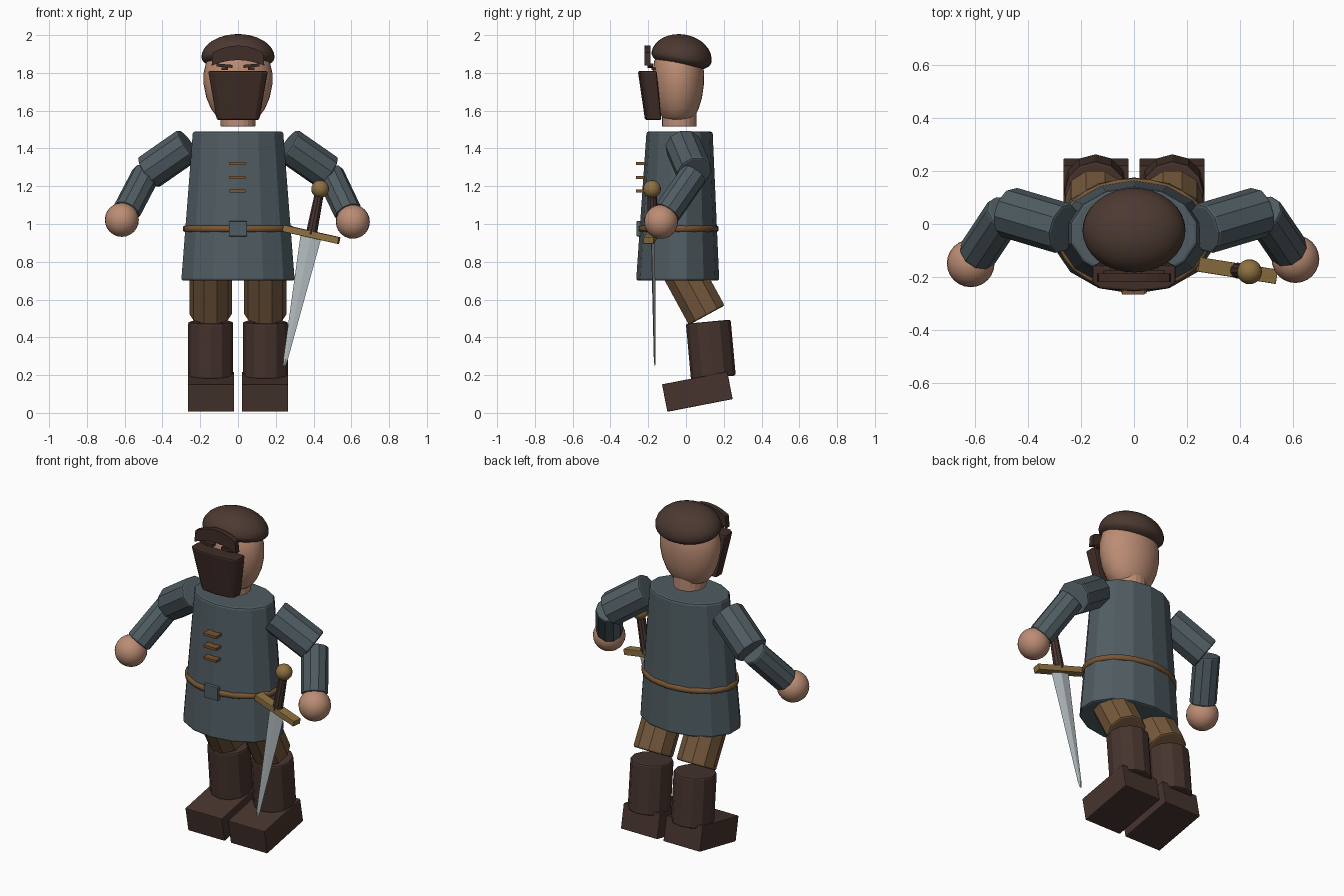
import bpy, bmesh, math
from mathutils import Vector, Matrix

if "Cube" in bpy.data.objects:
    bpy.data.objects.remove(bpy.data.objects["Cube"])


def material(name, rgb):
    m = bpy.data.materials.new(name)
    m.diffuse_color = (*rgb, 1)
    m.use_nodes = True
    m.node_tree.nodes["Principled BSDF"].inputs["Base Color"].default_value = m.diffuse_color
    return m


CLOTH = material("slate cloth", (0.08, 0.108, 0.122))
SKIN = material("skin", (0.50, 0.265, 0.175))
TROUSER = material("tan trousers", (0.175, 0.098, 0.045))
LEATHER = material("boot leather", (0.062, 0.034, 0.027))
HAT = material("hat brown", (0.072, 0.041, 0.031))
HAIR = material("dark brown", (0.050, 0.026, 0.020))
BELT = material("belt leather", (0.19, 0.092, 0.034))
BRASS = material("brass", (0.27, 0.165, 0.052))
STEEL = material("steel", (0.45, 0.50, 0.52))


def finish(name, bm, mat, bevel=0.0, smooth=False):
    """Turn a bmesh into a named object."""
    bmesh.ops.recalc_face_normals(bm, faces=bm.faces[:])
    me = bpy.data.meshes.new(name)
    bm.to_mesh(me)
    bm.free()
    ob = bpy.data.objects.new(name, me)
    bpy.context.collection.objects.link(ob)
    me.materials.append(mat)
    for p in me.polygons:
        p.use_smooth = smooth
    if bevel:
        b = ob.modifiers.new("bevel", 'BEVEL')
        b.width, b.segments, b.limit_method = bevel, 2, 'ANGLE'
        b.angle_limit = math.radians(50)
    return ob


def loft(name, rings, mat, bevel=0.0, smooth=False, cyclic=False):
    """Skin a stack of equal-length rings; cap the ends or close the loop."""
    bm = bmesh.new()
    vs = [[bm.verts.new(p) for p in r] for r in rings]
    n = len(vs[0])
    pairs = list(zip(vs, vs[1:])) + ([(vs[-1], vs[0])] if cyclic else [])
    for a, b in pairs:
        for i in range(n):
            j = (i + 1) % n
            bm.faces.new((a[i], a[j], b[j], b[i]))
    if not cyclic:
        bm.faces.new(vs[0])
        bm.faces.new(vs[-1])
    return finish(name, bm, mat, bevel, smooth)


def ellipse(z, rx, ry, cy, n):
    return [(rx * math.sin(2 * math.pi * i / n),
             cy - ry * math.cos(2 * math.pi * i / n), z) for i in range(n)]


def rod(name, p, q, r, mat, n=10, bevel=0.01, r2=None):
    """Cylinder between two points."""
    p, q = Vector(p), Vector(q)
    d = q - p
    bm = bmesh.new()
    bmesh.ops.create_cone(bm, cap_ends=True, segments=n, radius1=r, radius2=r2 or r,
                          depth=d.length, matrix=Matrix.Translation((p + q) / 2)
                          @ d.to_track_quat('Z', 'X').to_matrix().to_4x4())
    return finish(name, bm, mat, bevel)


def ball(name, c, r, mat, n=24):
    bm = bmesh.new()
    bmesh.ops.create_uvsphere(bm, u_segments=n, v_segments=n // 2, radius=r,
                              matrix=Matrix.Translation(c))
    return finish(name, bm, mat, smooth=True)


def box(name, c, size, mat, rot=None, bevel=0.0):
    bm = bmesh.new()
    m = Matrix.Translation(c) @ (rot or Matrix()) @ Matrix.Diagonal((*size, 1))
    bmesh.ops.create_cube(bm, size=1, matrix=m)
    return finish(name, bm, mat, bevel)


# Tunic, flaring toward the hem
loft("tunic", [ellipse(0.70, 0.308, 0.22, -0.044, 14),
               ellipse(1.49, 0.245, 0.175, -0.034, 14)], CLOTH, bevel=0.012)

# Belt band following the tunic, with a buckle
belt_rings = [ellipse(0.975 + dz, 0.284 + dr, 0.205 + dr, -0.041, 28)
              for dz, dr in ((-0.02, -0.012), (-0.012, 0.008), (0.012, 0.008), (0.02, -0.012))]
loft("belt", belt_rings, BELT, cyclic=True, smooth=True)
box("buckle", (0, -0.25, 0.975), (0.095, 0.024, 0.08), CLOTH, bevel=0.004)

# Tunic fastenings
for i, z in enumerate((1.32, 1.247, 1.175)):
    box(f"fastening_{i + 1}", (-0.003, -0.236, z), (0.085, 0.06, 0.015), BELT)

# Legs and boots
for s, side in ((-1, "right"), (1, "left")):
    x = 0.145 * s
    rod(f"{side}_thigh", (x, -0.05, 0.81), (x, 0.11, 0.517), 0.113, TROUSER, 10)
    rod(f"{side}_boot_shaft", (x, 0.145, 0.187), (x, 0.118, 0.483), 0.119, LEATHER, 12)
    box(f"{side}_boot_foot", (0.143 * s, 0.06, 0.112), (0.246, 0.352, 0.148), LEATHER,
        Matrix.Rotation(math.radians(11), 4, 'X'), 0.004)

# Arms and hands
for s, side, hand in ((-1, "right", (-0.615, -0.148, 1.022)), (1, "left", (0.608, -0.132, 1.012))):
    elbow = (0.475 * s, 0.045, 1.272)
    rod(f"{side}_upper_arm", (0.262 * s, -0.018, 1.42), elbow, 0.097, CLOTH, 10)
    wrist = Vector(hand) + (Vector(elbow) - Vector(hand)) * 0.18
    rod(f"{side}_forearm", Vector(elbow) + Vector((0.01 * s, 0, -0.005)), wrist, 0.075, CLOTH, 10)
    ball(f"{side}_hand", hand, 0.09, SKIN)

# Neck and head, narrowing to the chin
rod("neck", (0, -0.036, 1.515), (0, -0.036, 1.64), 0.092, SKIN, 20, 0.006)
head = [(1.55, 0.085, 0.07), (1.565, 0.11, 0.085), (1.61, 0.143, 0.108), (1.67, 0.168, 0.126),
        (1.74, 0.182, 0.136), (1.80, 0.182, 0.137), (1.86, 0.168, 0.128), (1.92, 0.13, 0.1)]
loft("head", [ellipse(z, rx, ry, -0.041, 32) for z, rx, ry in head], SKIN, smooth=True)

# Soft cap, flattened below and tilted back
bm = bmesh.new()
bmesh.ops.create_uvsphere(bm, u_segments=32, v_segments=16, radius=1)
for v in bm.verts:
    v.co.z = max(v.co.z, 0) * 0.122 + min(v.co.z, 0) * 0.065
    v.co.x *= 0.194
    v.co.y *= 0.161
bmesh.ops.transform(bm, verts=bm.verts[:], matrix=Matrix.Translation((0, -0.024, 1.882))
                    @ Matrix.Rotation(math.radians(-10), 4, 'X'))
finish("cap", bm, HAT, smooth=True)

# Curved, tapering face covering
mask_rings = []
for z, w, front, back in ((1.55, 0.112, -0.217, -0.13), (1.81, 0.158, -0.255, -0.155)):
    side_y = front + 0.03
    mask_rings.append([(-w, back, z), (-w, side_y, z), (-w * 0.8, front + 0.01, z), (0, front, z),
                       (w * 0.8, front + 0.01, z), (w, side_y, z), (w, back, z)])
loft("face_covering", mask_rings, HAIR, bevel=0.01)

# Arched fringe plate under the cap brim
fringe = []
for i in range(7):
    t = i / 3 - 1
    x, lo, hi = 0.14 * t, 1.868 - 0.03 * t * t, 1.945 - 0.037 * t * t
    fringe.append([(x, -0.219, lo), (x, -0.187, lo), (x * 0.95, -0.187, hi), (x * 0.95, -0.219, hi)])
loft("fringe", fringe, HAIR)

# Eyes and brows peeking above the covering
for s, side in ((-1, "right"), (1, "left")):
    box(f"{side}_brow", (0.072 * s, -0.19, 1.838), (0.085, 0.03, 0.016), HAIR,
        Matrix.Rotation(math.radians(-5 * s), 4, 'Y'))
    box(f"{side}_eye", (0.07 * s, -0.172, 1.822), (0.036, 0.02, 0.014), HAIR)

# Sword hung at the left hip
pommel, hilt, tip = Vector((0.435, -0.18, 1.185)), Vector((0.388, -0.175, 0.945)), Vector((0.245, -0.165, 0.25))
ball("sword_pommel", pommel, 0.047, BRASS, 20)
rod("sword_grip", hilt, pommel, 0.03, LEATHER, 10, 0.003, 0.024)
guard_turn = Matrix.Rotation(math.radians(-9), 4, 'Z') @ Matrix.Rotation(math.radians(12.5), 4, 'Y')
box("sword_guard", hilt, (0.305, 0.055, 0.036), BRASS, guard_turn, 0.003)
across = (guard_turn @ Vector((1, 0, 0))).normalized()
deep = Vector((0, 1, 0))
blade = [[c + across * w, c + deep * d, c - across * w, c - deep * d]
         for c, w, d in ((hilt, 0.057, 0.011), (hilt.lerp(tip, 0.95), 0.012, 0.005), (tip, 0.006, 0.002))]
loft("sword_blade", blade, STEEL)
